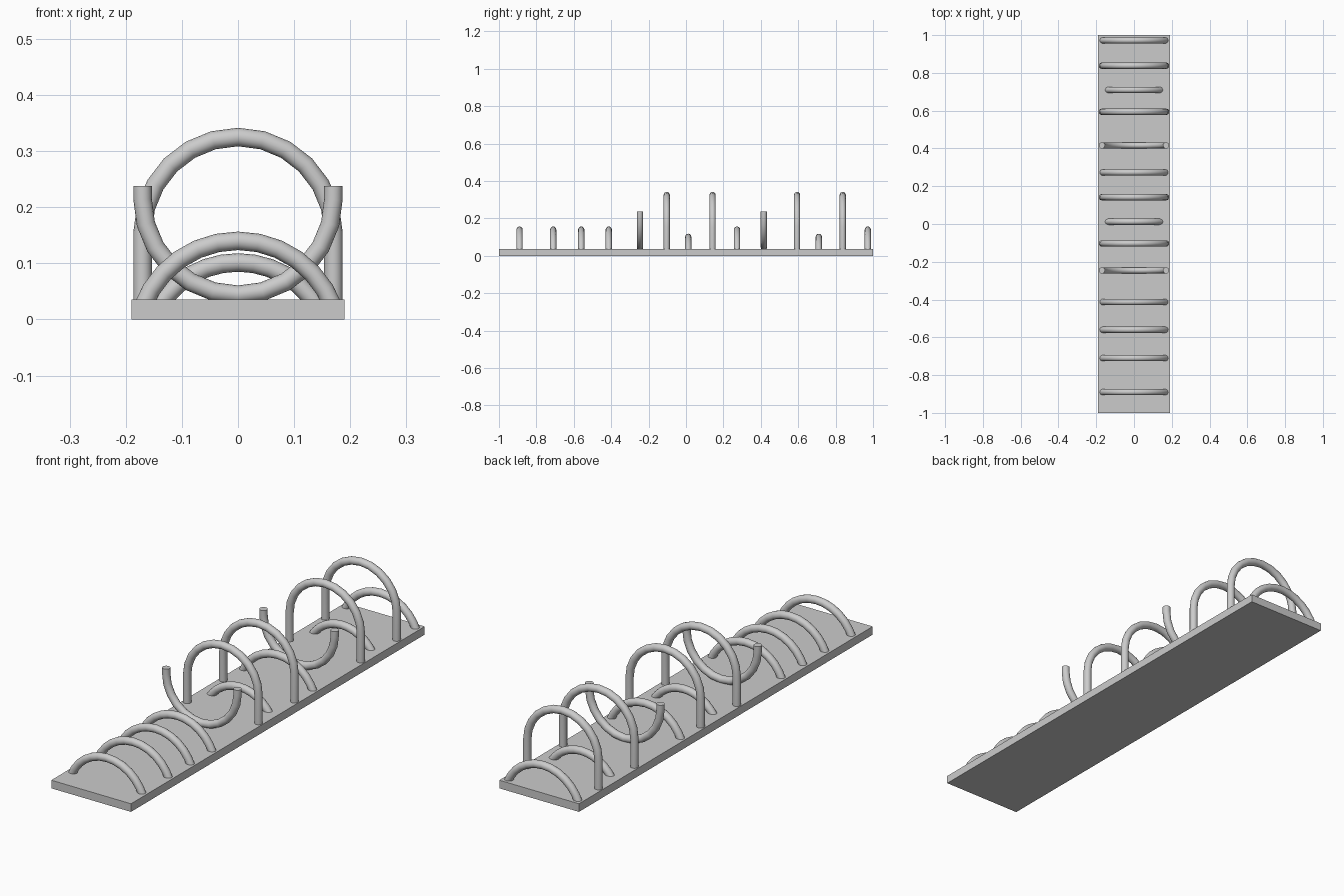
import bpy, bmesh, math
from mathutils import Vector

if "Cube" in bpy.data.objects:
    bpy.data.objects.remove(bpy.data.objects["Cube"])

TUBE_R, SIDES, BASE_TOP = 0.0165, 16, 0.035


def sweep(name, pts, y):
    """Round tube along an XZ path, capped at both ends, placed at depth y."""
    pts = [Vector((x, 0, z)) for x, z in pts]
    bm = bmesh.new()
    rings = []
    for i, p in enumerate(pts):
        a = (p - pts[i - 1]).normalized() if i else None
        b = (pts[i + 1] - p).normalized() if i < len(pts) - 1 else None
        t = ((a or b) + (b or a)).normalized()
        n = Vector((-t.z, 0, t.x))
        ring = []
        for k in range(SIDES):
            ang = 2 * math.pi * k / SIDES
            off = n * math.cos(ang) + Vector((0, math.sin(ang), 0))
            ring.append(bm.verts.new(p + off * TUBE_R))
        rings.append(ring)
    for r, s in zip(rings, rings[1:]):
        for k in range(SIDES):
            j = (k + 1) % SIDES
            bm.faces.new((r[k], r[j], s[j], s[k]))
    bm.faces.new(rings[0])
    bm.faces.new(rings[-1])
    bmesh.ops.recalc_face_normals(bm, faces=bm.faces[:])
    me = bpy.data.meshes.new(name)
    bm.to_mesh(me)
    bm.free()
    ob = bpy.data.objects.new(name, me)
    ob.location.y = y
    bpy.context.collection.objects.link(ob)
    bpy.context.view_layer.objects.active = ob
    ob.select_set(True)
    bpy.ops.object.shade_smooth_by_angle(angle=math.radians(40))
    ob.select_set(False)


def arc(radius, cz, half, n, sign=1):
    """Arc spanning +-half radians around the vertical, left to right."""
    return [(radius * math.sin(a), cz + sign * radius * math.cos(a))
            for a in (half * (2 * i / n - 1) for i in range(n + 1))]


def low_path(radius, top):
    # Shallow arc whose ends sink into the base
    cz = top - radius
    return arc(radius, cz, math.acos((0.02 - cz) / radius), 12)


def legged(cz, end, sign=1):
    # Half circle with straight legs
    return [(-0.17, end)] + arc(0.17, cz, math.pi / 2, 12, sign) + [(0.17, end)]


# Base board
bpy.ops.mesh.primitive_cube_add(size=1, location=(0, 0, BASE_TOP / 2))
base = bpy.context.object
base.name = "base_board"
base.scale = (0.38, 2, BASE_TOP)
bpy.ops.object.transform_apply(location=False, rotation=False, scale=True)
base.select_set(False)

# Hoops by kind, with their positions along the board
hoops = {
    "low_arch": (low_path(0.181, 0.14), (-0.89, -0.71, -0.56, -0.413, 0.273, 0.972)),
    "small_arch": (low_path(0.167, 0.1014), (0.012, 0.71)),
    "tall_arch": (legged(0.155, 0.02), (-0.103, 0.142, 0.594, 0.838)),
    "upturned_hoop": (legged(0.214, 0.238, -1), (-0.246, 0.416)),
}
for name, (path, ys) in hoops.items():
    for i, y in enumerate(ys):
        sweep(f"{name}_{i + 1}", path, y)
